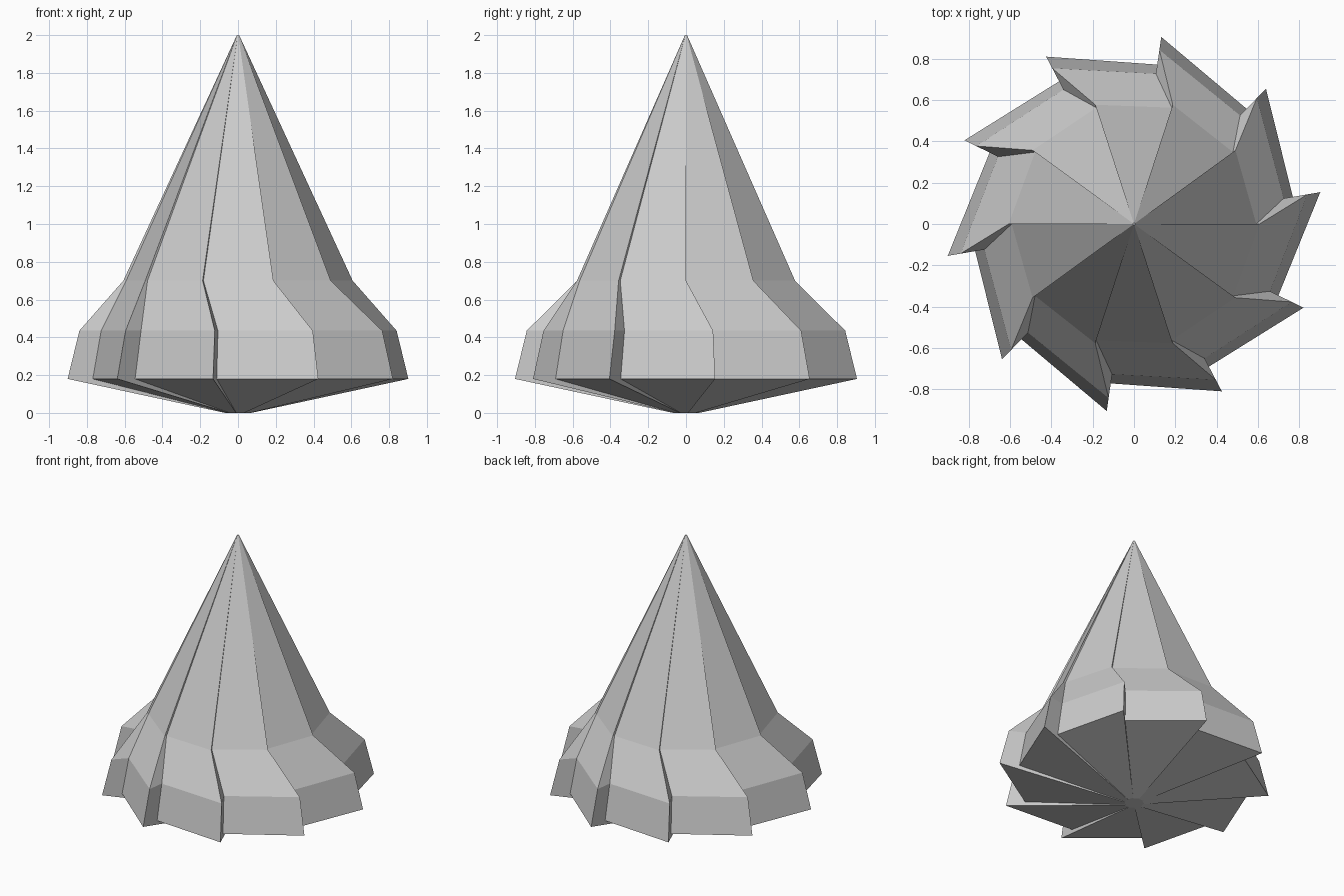
import bpy, bmesh
from math import cos, sin, radians

if "Cube" in bpy.data.objects:
    bpy.data.objects.remove(bpy.data.objects["Cube"])

TEETH = 10
# height, tooth tip radius, notch radius, twist in degrees
LEVELS = [
    (0.00, 0.070, 0.062, 9.7),
    (0.18, 0.915, 0.780, 9.7),
    (0.435, 0.852, 0.735, 9.7),
    (0.70, 0.607, 0.592, 0.0),
    (2.00, 0.006, 0.0055, 0.0),
]


def saw_ring(bm, z, tip, notch, twist):
    """Saw-tooth ring: tip and notch share each spoke angle."""
    ring = []
    for k in range(TEETH):
        a = radians(twist + 360 / TEETH * k)
        for r in (tip, notch):
            ring.append(bm.verts.new((r * cos(a), r * sin(a), z)))
    return ring


# Ten-toothed spire lofted through the rings
bm = bmesh.new()
rings = [saw_ring(bm, *level) for level in LEVELS]
n = TEETH * 2
for low, high in zip(rings, rings[1:]):
    for i in range(n):
        j = (i + 1) % n
        bm.faces.new((low[i], low[j], high[j], high[i]))
bm.faces.new(rings[0][::-1])
bm.faces.new(rings[-1])
bmesh.ops.recalc_face_normals(bm, faces=bm.faces)

mesh = bpy.data.meshes.new("toothed_spire")
bm.to_mesh(mesh)
bm.free()
spire = bpy.data.objects.new("toothed_spire", mesh)
bpy.context.collection.objects.link(spire)
